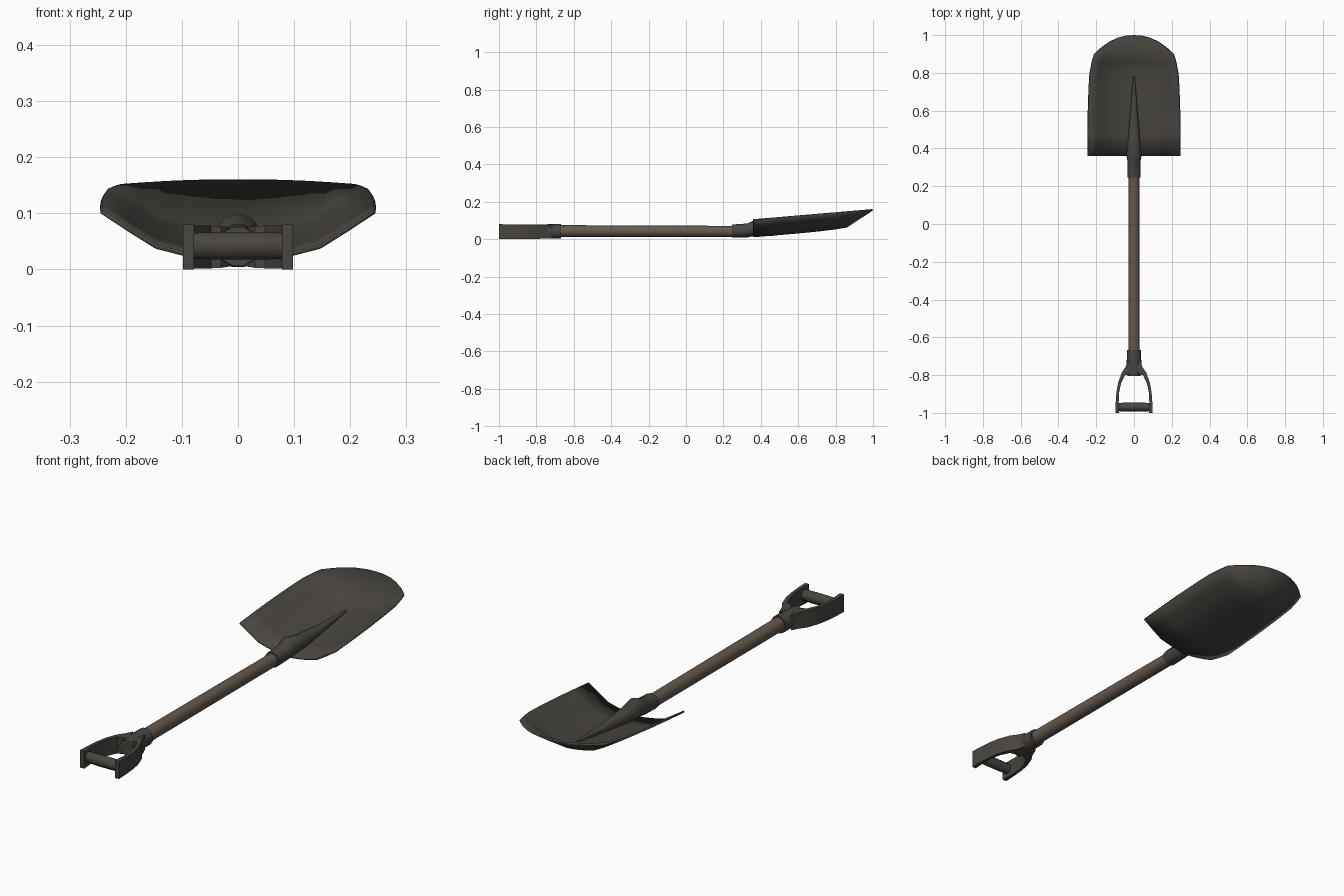
import bpy, bmesh, math

if "Cube" in bpy.data.objects:
    bpy.data.objects.remove(bpy.data.objects["Cube"])


def material(name, rgb):
    m = bpy.data.materials.new(name)
    m.diffuse_color = (*rgb, 1)
    m.use_nodes = True
    m.node_tree.nodes["Principled BSDF"].inputs["Base Color"].default_value = m.diffuse_color
    return m


METAL = material("dark_metal", (0.066, 0.060, 0.052))
WOOD = material("worn_wood", (0.130, 0.098, 0.074))


def finish(name, bm, mat, angle=35):
    bmesh.ops.recalc_face_normals(bm, faces=bm.faces)
    me = bpy.data.meshes.new(name)
    bm.to_mesh(me)
    bm.free()
    ob = bpy.data.objects.new(name, me)
    bpy.context.collection.objects.link(ob)
    me.materials.append(mat)
    bpy.ops.object.select_all(action='DESELECT')
    ob.select_set(True)
    bpy.context.view_layer.objects.active = ob
    bpy.ops.object.shade_smooth_by_angle(angle=math.radians(angle))
    return ob


def loft(name, rings, mat, angle=35):
    """Skin closed rings of points and cap both ends."""
    bm = bmesh.new()
    rows = [[bm.verts.new(p) for p in r] for r in rings]
    n = len(rows[0])
    for a, b in zip(rows, rows[1:]):
        for i in range(n):
            j = (i + 1) % n
            bm.faces.new((a[i], a[j], b[j], b[i]))
    bm.faces.new(rows[0])
    bm.faces.new(rows[-1])
    return finish(name, bm, mat, angle)


def ring(y, z, rx, rz, n=12):
    return [(rx * math.cos(2 * math.pi * (i + .5) / n), y,
             z + rz * math.sin(2 * math.pi * (i + .5) / n)) for i in range(n)]


def tube(name, sections, mat, n=12, angle=35):
    return loft(name, [ring(*s, n=n) for s in sections], mat, angle)


# scoop blade: rows of (y, half width, depth), the last row follows the tip
ROWS = [(.36, .245, .090), (.48, .246, .090), (.60, .245, .090), (.72, .241, .088),
        (.80, .236, .085), (.86, .224, .080), (None, .212, 0)]
PROFILE = [(0, 1), (.2, .94), (.4, .84), (.6, .70), (.8, .36), (1, 0)]
cols = [(-u, d) for u, d in PROFILE[:0:-1]] + PROFILE
bm = bmesh.new()
grid = []
for y0, w, depth in ROWS:
    row = []
    for u, d in cols:
        y = y0 if y0 else 1 - .10 * abs(u) ** 2.2
        rim = .100 + .054 * (y - .36) / .64
        row.append(bm.verts.new((u * w, y, rim - depth * d)))
    grid.append(row)
for a, b in zip(grid, grid[1:]):
    for i in range(len(a) - 1):
        bm.faces.new((a[i], a[i + 1], b[i + 1], b[i]))
blade = finish("blade", bm, METAL, 50)
if sum(p.normal.z for p in blade.data.polygons) < 0:
    blade.data.flip_normals()
sol = blade.modifiers.new("thickness", 'SOLIDIFY')
sol.thickness = .008
sol.offset = 1

# blade socket: collar that runs into a tapering ridge on the blade
tube("blade_socket", [(.245, .043, .036, .035), (.33, .047, .036, .037),
                      (.36, .058, .042, .042), (.45, .050, .034, .034),
                      (.60, .053, .020, .018), (.78, .064, .004, .006)], METAL, 10, 40)

# wooden shaft
tube("shaft", [(-.70, .043, .031, .032), (.27, .041, .029, .030)], WOOD, 14)

# grip socket
tube("grip_socket", [(-.668, .042, .039, .039), (-.74, .042, .040, .039),
                     (-.805, .041, .036, .036)], METAL, 12)

# grip arms: (outer x, y, inner x, y, half height), mirrored
ARM = [(.030, -.715, .010, -.775, .034), (.044, -.755, .030, -.798, .037),
       (.064, -.785, .048, -.800, .038), (.084, -.840, .069, -.846, .038),
       (.093, -.890, .079, -.893, .038), (.097, -.945, .081, -.945, .039),
       (.098, -1.0, .078, -1.0, .040)]
arm = loft("grip_arm", [[(xo, yo, .04 - h), (xo, yo, .04 + h),
                         (xi, yi, .04 + h), (xi, yi, .04 - h)]
                        for xo, yo, xi, yi, h in ARM], METAL)
arm.modifiers.new("mirror", 'MIRROR')

# cross bar, slightly waisted
R = [(-.085, .022), (-.03, .0235), (.03, .0235), (.085, .022)]
loft("grip_bar", [[(x, -.969 + r * math.cos(k * math.pi / 5),
                    .042 + r * 1.1 * math.sin(k * math.pi / 5)) for k in range(10)]
                  for x, r in R], METAL, 40)
